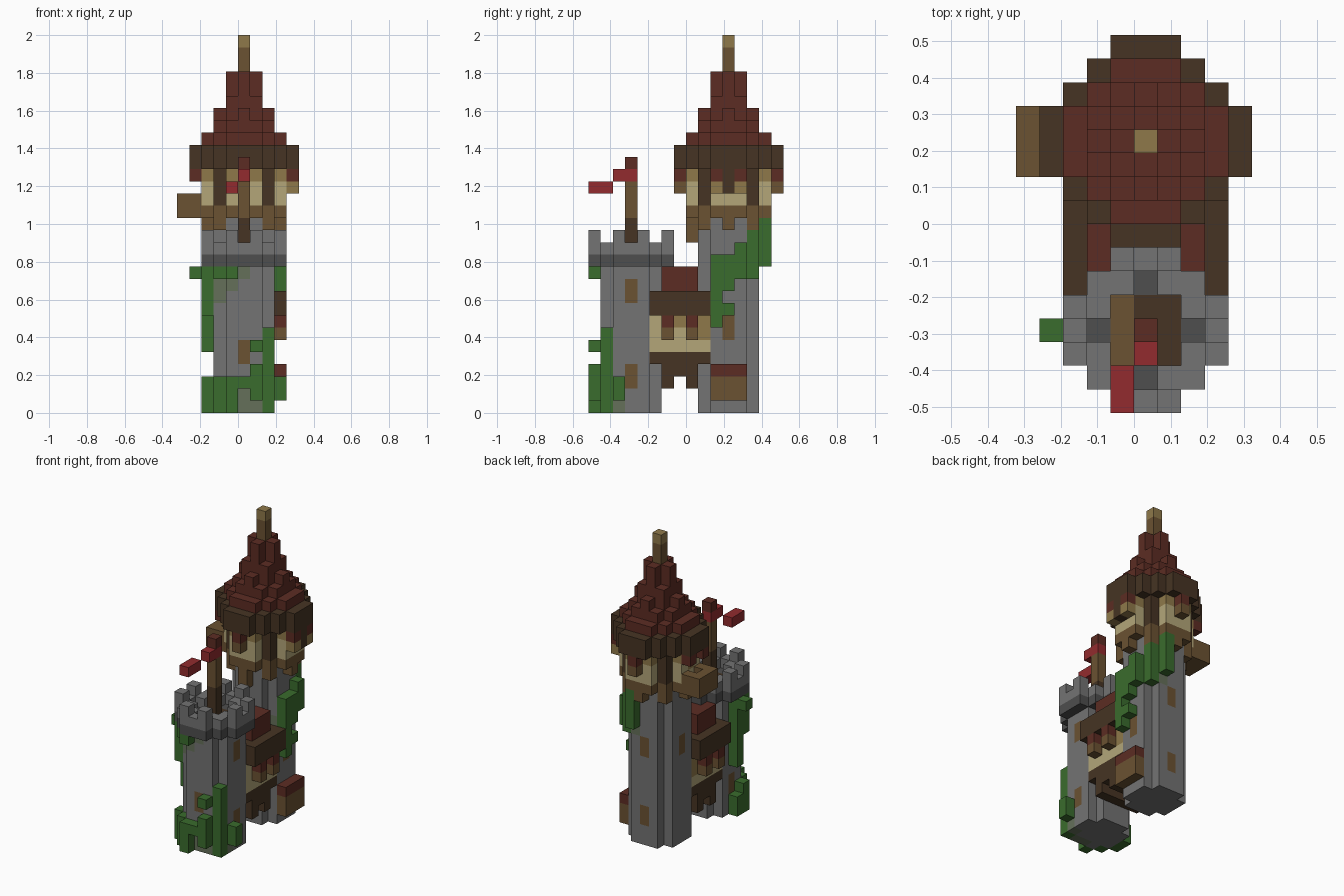
import bpy, bmesh
from mathutils import Vector

if "Cube" in bpy.data.objects:
    bpy.data.objects.remove(bpy.data.objects["Cube"], do_unlink=True)

U = 2 / 31                      # edge of one block
ORIGIN = Vector((5, 8, 0))      # block coordinates of the world origin

PALETTE = {"stone": "737373", "dark_stone": "4E4E4E", "roof_red": "5C2C23",
           "wood": "6B5232", "dark_wood": "463423", "tan_wood": "8F794A",
           "plaster": "B3A679", "leaf": "3A6C2D", "flag_red": "922B2E",
           "moss": "65705A"}


def linear(h):
    v = int(h, 16) / 255
    return v / 12.92 if v <= 0.04045 else ((v + 0.055) / 1.055) ** 2.4


MATS = {}
for mat_name, code in PALETTE.items():
    m = bpy.data.materials.new(mat_name)
    m.use_nodes = True
    rgba = [linear(code[n:n + 2]) for n in (0, 2, 4)] + [1]
    m.diffuse_color = rgba
    bsdf = m.node_tree.nodes["Principled BSDF"]
    bsdf.inputs["Base Color"].default_value = rgba
    bsdf.inputs["Roughness"].default_value = 0.9
    MATS[mat_name] = m

taken = set()


def box(i, j, k):
    """Blocks in inclusive ranges; a single number means one layer."""
    r = [range(a[0], a[1] + 1) if isinstance(a, tuple) else (a,) for a in (i, j, k)]
    return {(x, y, z) for x in r[0] for y in r[1] for z in r[2]}


def disk(centre, radius, k):
    """Stepped round layers around a centre block."""
    ci, cj = centre
    return {c for c in box((ci - radius, ci + radius), (cj - radius, cj + radius), k)
            if abs(c[0] - ci) + abs(c[1] - cj) <= radius + 1}


def part(name, *layers):
    """One mesh from (colour, blocks) pairs; later pairs repaint earlier ones."""
    cells = {}
    for colour, blocks in layers:
        cells.update({c: colour for c in blocks if c not in taken})
    taken.update(cells)
    colours = sorted(set(cells.values()))
    bm = bmesh.new()
    verts = {}
    for cell, colour in cells.items():
        for axis in range(3):
            for side in (0, 1):
                nb = list(cell)
                nb[axis] += 2 * side - 1
                if tuple(nb) in cells:
                    continue
                u, v = (axis + 1) % 3, (axis + 2) % 3
                ring = []
                for du, dv in ((0, 0), (1, 0), (1, 1), (0, 1)):
                    p = list(cell)
                    p[axis] += side
                    p[u] += du
                    p[v] += dv
                    p = tuple(p)
                    if p not in verts:
                        verts[p] = bm.verts.new((Vector(p) - ORIGIN) * U)
                    ring.append(verts[p])
                f = bm.faces.new(ring if side else ring[::-1])
                f.material_index = colours.index(colour)
    mesh = bpy.data.meshes.new(name)
    bm.to_mesh(mesh)
    bm.free()
    for c in colours:
        mesh.materials.append(MATS[c])
    ob = bpy.data.objects.new(name, mesh)
    bpy.context.collection.objects.link(ob)
    return ob


FRONT, REAR = (5, 3), (5, 11)

# Front tower: shaft, window slits, mossy patches
part("front_tower",
     ("stone", disk(FRONT, 2, (0, 11))),
     ("wood", box(5, 1, (4, 5)) | box((3, 7), 3, (2, 3)) | box((3, 7), 3, (9, 10))),
     ("moss", box((5, 6), 1, (0, 1)) | box(7, 2, (0, 1)) | box(3, 2, (9, 10))
      | box(4, 1, 10) | box(5, 1, 11)))

# Parapet with merlons and a plank floor
floor = box((4, 6), (2, 4), 12)
merlons = {(5 + a, 3 + b, 14) for s in (-1, 1) for t in (-1, 1)
           for a, b in ((s, 3 * t), (3 * s, t))}
gaps = {(5, 1, 13), (5, 5, 13), (3, 3, 13), (7, 3, 13)}
part("front_parapet",
     ("dark_stone", disk(FRONT, 3, 12)),
     ("dark_wood", floor), ("wood", box(4, (2, 4), 12)),
     ("stone", disk(FRONT, 3, 13) - box((4, 6), (2, 4), 13) - gaps),
     ("stone", merlons))

# Flag
part("flag_pole", ("dark_wood", box(5, 3, (13, 15))), ("wood", box(5, 3, (16, 18))),
     ("roof_red", box(5, 3, 20)), ("flag_red", box(5, 3, 19)))
part("flag", ("flag_red", box(5, 2, 19) | box(4, (0, 1), 18)))

# Rear tower shaft with window slits
part("rear_tower",
     ("stone", disk(REAR, 2, (0, 15))),
     ("wood", box(5, 13, (2, 3)) | box(5, 13, (9, 10)) | box(7, 11, (6, 7))
      | box(3, 11, (9, 10))),
     ("moss", box(7, 10, (9, 10)) | box(6, 13, 11)))

# Brackets under the upper room
part("brackets",
     ("wood", {(2, 11, 15), (8, 11, 15), (5, 14, 15), (5, 8, 15), (5, 8, 14)}
      | {(i, j, 15) for i in (3, 7) for j in (9, 13)}))

# Upper room: floor band, plaster walls, timber posts
posts = {(i, j, k) for i in (3, 7) for j in (9, 13) for k in (17, 18, 19)}
ends = {c for c in disk(REAR, 3, 18) if (c[0] in (2, 8)) != (c[1] in (8, 14))
        and (c[0] == 5 or c[1] == 11)}
part("upper_room",
     ("wood", disk(REAR, 3, 16)), ("plaster", disk(REAR, 3, (17, 18))),
     ("tan_wood", disk(REAR, 3, 19) | ends), ("dark_wood", posts))

# Hooded windows of the upper room
part("window_hoods",
     ("roof_red", {(5, 7, 19), (5, 15, 19), (1, 10, 19), (1, 12, 19),
                   (9, 10, 19), (9, 12, 19)}),
     ("wood", {(5, 7, 18), (5, 15, 18)}),
     ("tan_wood", {(9, 10, 18), (9, 12, 18)}),
     ("dark_wood", box(9, 11, (18, 19))))

# Balcony
part("balcony", ("wood", box((0, 1), (10, 12), (16, 17)) - {(1, 11, 17)}))

# Stepped conical roof with eaves and spire
part("roof_eaves", ("dark_wood", disk(REAR, 4, (20, 21))))
part("roof_cone", ("roof_red",
     disk(REAR, 3, 22) | disk(REAR, 2, 23) | disk(REAR, 1, (24, 25))
     | box((3, 7), 11, 24) | box(5, (9, 13), 24)
     | box((4, 6), 11, (26, 27)) | box(5, (10, 12), (26, 27))))
part("spire", ("wood", box(5, 11, (28, 29))), ("tan_wood", box(5, 11, 30)))

# House bridging the towers
part("house_walls",
     ("dark_wood", box((3, 7), (5, 9), 4) | box((3, 7), (6, 8), 3)
      | box((3, 7), 6, 2) | box((3, 7), 8, 2)),
     ("plaster", box((3, 7), (5, 9), (5, 7))),
     ("tan_wood", box((3, 7), 9, (6, 7)) | box((3, 7), 7, 7)))
part("house_roof", ("dark_wood", box((2, 8), (5, 9), (8, 9))),
     ("roof_red", box((3, 7), (6, 8), 10) | box((3, 7), (6, 8), 11)))
part("house_windows",
     ("wood", {(i, j, 6) for i in (2, 8) for j in (6, 8)}),
     ("roof_red", {(i, j, 7) for i in (2, 8) for j in (6, 8)}))

# Lean-to at the foot of the rear tower
part("lean_to", ("wood", box(8, (10, 12), (1, 2))), ("roof_red", box(8, (10, 12), 3)))

# Climbing vines
part("front_upper_vine", ("leaf",
     box(4, 0, 11) | box(3, 1, 11) | box(2, (2, 3), 11) | box(1, 3, 11)
     | box(2, 3, (5, 10)) | box(2, 2, (8, 10))))
part("front_lower_vine", ("leaf",
     box(4, 0, (0, 2)) | box(3, 1, (0, 2)) | box(2, 2, (0, 2)) | box(2, 3, (0, 1))
     | box(5, 0, 2) | box(6, 0, (1, 3)) | box(6, 0, 5) | box(7, 1, (0, 6))
     | box(8, 2, (1, 2))))
part("rear_vine", ("leaf",
     box(6, 14, (12, 15)) | box(7, 13, (11, 14)) | box(8, 12, (11, 13))
     | box(8, 11, (10, 12)) | box(8, 10, (9, 12)) | box(8, 10, (7, 8))
     | box(8, 11, 8)))
